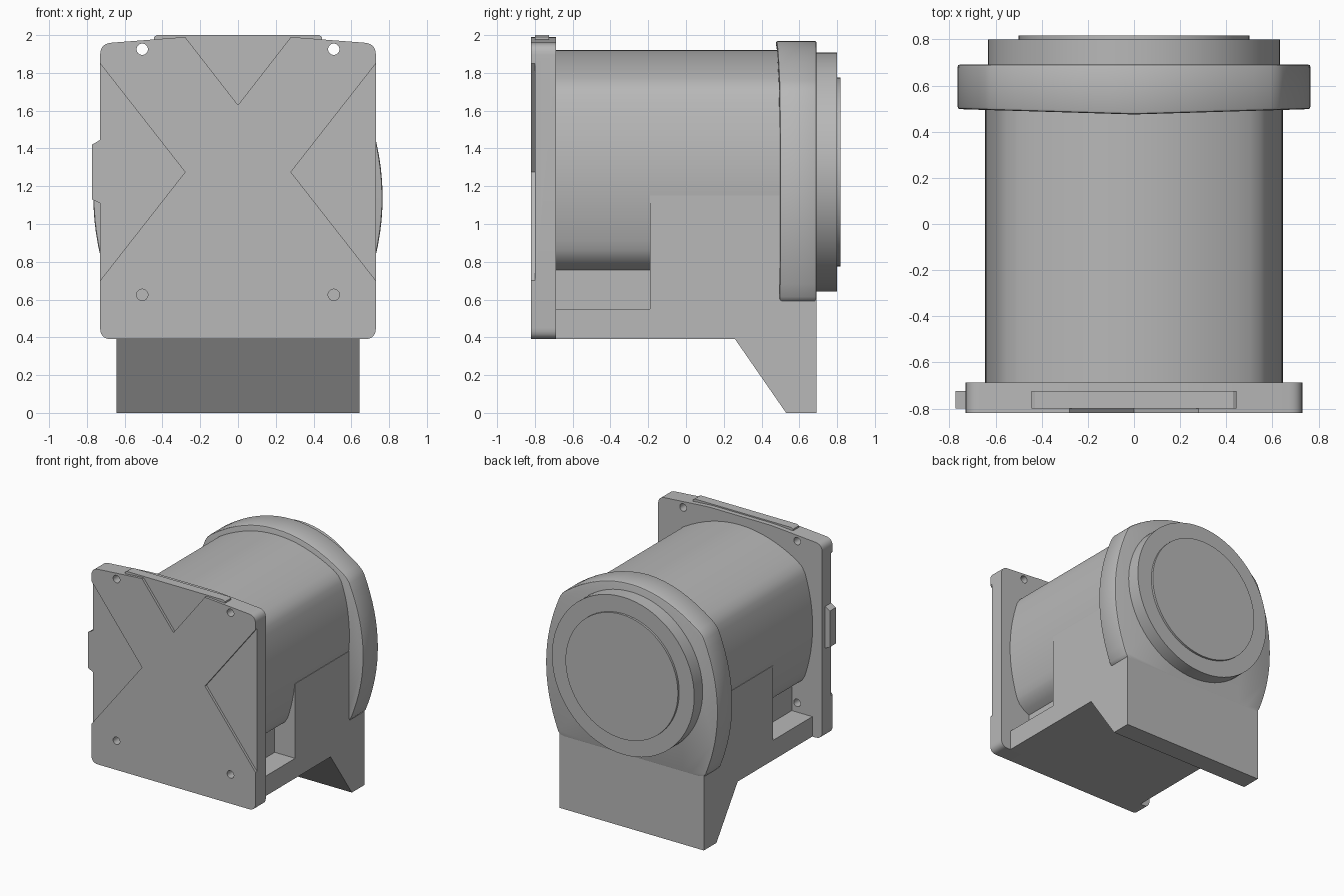
import bpy
import bmesh
from math import cos, sin, tau, radians
from mathutils import Vector

cube = bpy.data.objects.get("Cube")
if cube:
    bpy.data.objects.remove(cube)

grey = bpy.data.materials.new("housing grey")
GREY = (0.48, 0.48, 0.48, 1)
grey.use_nodes = True
grey.diffuse_color = GREY
grey.node_tree.nodes["Principled BSDF"].inputs["Base Color"].default_value = GREY

AXIS_Z = 1.275  # height of the barrel axis


def prism(name, profile, lo, hi, axis="Y"):
    """Extrude an outline: (x, z) points along Y, or (y, z) points along X."""
    bm = bmesh.new()
    place = (lambda a, b, t: (a, t, b)) if axis == "Y" else (lambda a, b, t: (t, a, b))
    ends = [[bm.verts.new(place(a, b, t)) for a, b in profile] for t in (lo, hi)]
    for end in ends:
        bm.faces.new(end)
    n = len(profile)
    for i in range(n):
        j = (i + 1) % n
        bm.faces.new((ends[0][i], ends[0][j], ends[1][j], ends[1][i]))
    bmesh.ops.recalc_face_normals(bm, faces=bm.faces)
    mesh = bpy.data.meshes.new(name)
    bm.to_mesh(mesh)
    bm.free()
    mesh.materials.append(grey)
    obj = bpy.data.objects.new(name, mesh)
    bpy.context.collection.objects.link(obj)
    return obj


def activate(obj):
    bpy.ops.object.select_all(action="DESELECT")
    obj.select_set(True)
    bpy.context.view_layer.objects.active = obj


def smooth(obj, angle=40):
    activate(obj)
    bpy.ops.object.shade_smooth_by_angle(angle=radians(angle))


def cut(obj, cutter):
    cutter.hide_render = True
    mod = obj.modifiers.new("cut", "BOOLEAN")
    mod.operation = "DIFFERENCE"
    mod.solver = "EXACT"
    mod.object = cutter
    activate(obj)
    bpy.ops.object.modifier_apply(modifier=mod.name)
    bpy.data.objects.remove(cutter)


def circle(x, z, r, n):
    return [(x + r * cos(tau * i / n), z + r * sin(tau * i / n)) for i in range(n)]


def rounded(points, r, steps=6):
    """Round every corner of an outline."""
    out = []
    pts = [Vector(p) for p in points]
    for i, c in enumerate(pts):
        a = c + (pts[i - 1] - c).normalized() * r
        b = c + (pts[(i + 1) % len(pts)] - c).normalized() * r
        for k in range(steps + 1):
            t = k / steps
            out.append(tuple(a * (1 - t) ** 2 + c * 2 * t * (1 - t) + b * t * t))
    return out


def bulged(corners, sags, trim=0.05, steps=16):
    """Counter-clockwise outline with bowed edges and softened corners."""
    out = []
    n = len(corners)
    edges = []
    for i, sag in enumerate(sags):
        a, b = Vector(corners[i]), Vector(corners[(i + 1) % n])
        d = (b - a).normalized()
        normal = Vector((d.y, -d.x))
        ts = [trim + (1 - 2 * trim) * k / steps for k in range(steps + 1)]
        edges.append([a.lerp(b, t) + normal * 4 * sag * t * (1 - t) for t in ts])
    for i, edge in enumerate(edges):
        before = edges[i - 1][-1]
        out.append(before * 0.25 + Vector(corners[i]) * 0.5 + edge[0] * 0.25)
        out.extend(edge)
    return [tuple(p) for p in out]


# Barrel: a square with bowed sides
w, h = 0.56, 0.46
barrel = prism("barrel", bulged(
    [(w, AXIS_Z - h), (w, AXIS_Z + h), (-w, AXIS_Z + h), (-w, AXIS_Z - h)],
    [0.085, 0.185, 0.085, 0.185]), -0.70, 0.60)
smooth(barrel)

# Rear flange, its front face swept slightly back toward the sides
flange = prism("rear_flange", bulged(
    [(0.645, 0.58), (0.63, 1.73), (-0.63, 1.73), (-0.645, 0.58)],
    [0.128, 0.24, 0.128, 0], trim=0.03), 0.475, 0.692)
for v in flange.data.vertices:
    if v.co.y < 0.5:
        v.co.y += 0.03 * abs(v.co.x)
bevel = flange.modifiers.new("soft_edges", "BEVEL")
bevel.width = 0.012
bevel.segments = 2
bevel.limit_method = "ANGLE"
bevel.angle_limit = radians(60)
activate(flange)
bpy.ops.object.modifier_apply(modifier=bevel.name)
smooth(flange)

# Raised rear discs
smooth(prism("rear_disc", circle(0, AXIS_Z, 0.633, 72), 0.68, 0.80))
smooth(prism("rear_cap", circle(0, AXIS_Z, 0.50, 64), 0.79, 0.817))

# Base with sloped foot, rear wall and open side pockets
prism("base_and_foot", [(-0.70, 0.39), (0.26, 0.39), (0.53, 0), (0.69, 0),
                        (0.69, 1.15), (-0.19, 1.15), (-0.19, 0.55), (-0.70, 0.55)],
      -0.642, 0.642, "X")
prism("pocket_core", [(-0.70, 0.5), (-0.18, 0.5), (-0.18, 0.9), (-0.70, 0.9)],
      -0.46, 0.46, "X")

# Front plate with a faintly crowned top
outline = rounded([(-0.73, 0.39), (0.73, 0.39), (0.73, 1.955), (0.28, 1.99),
                   (-0.28, 1.99), (-0.73, 1.955)], 0.06)
plate = prism("front_plate", outline, -0.82, -0.688)

# Shallow triangular recesses that leave a cross on the face
cut(plate, prism("top_recess", [(0, 1.63), (0.327, 2.05), (-0.327, 2.05)], -0.9, -0.80))
for s in (-1, 1):
    cut(plate, prism("side_recess", [(s * 0.28, AXIS_Z), (s * 0.8, AXIS_Z + 0.664),
                                     (s * 0.8, AXIS_Z - 0.664)], -0.9, -0.80))
    # Bolt holes
    for z in (0.625, 1.925):
        cut(plate, prism("bolt_hole", circle(s * 0.507, z, 0.03, 24), -0.9, -0.6))
smooth(plate, 30)

# Locating tabs on the plate edges
prism("top_tab", [(-0.445, 1.96), (0.445, 1.96), (0.445, 1.99), (0.43, 2.0),
                  (-0.43, 2.0), (-0.445, 1.99)], -0.80, -0.725)
prism("side_tab", [(-0.70, 1.10), (-0.73, 1.11), (-0.773, 1.13), (-0.773, 1.42),
                   (-0.73, 1.445), (-0.70, 1.45)], -0.80, -0.725)
